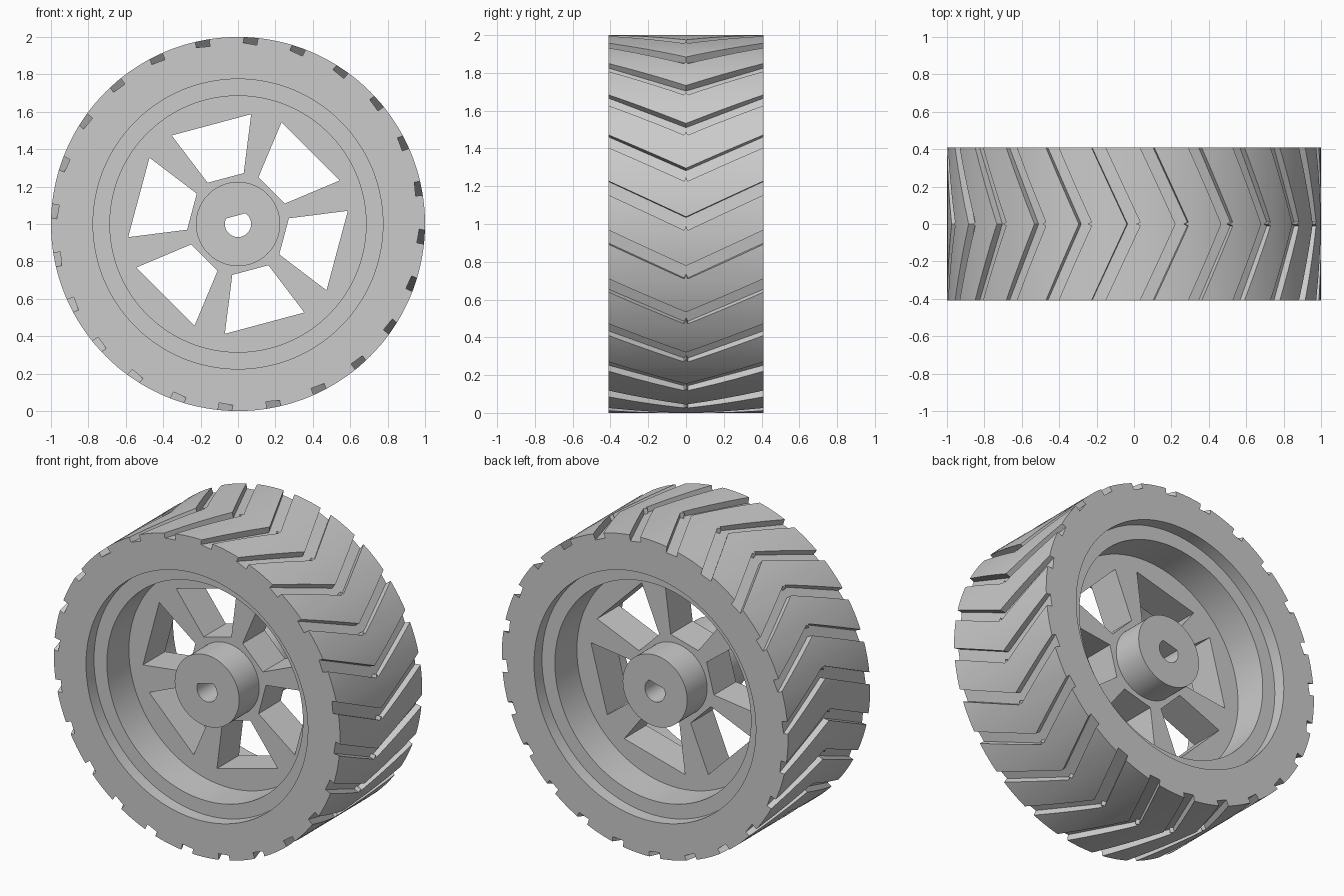
import bpy, bmesh
from math import sin, cos, radians, pi
from mathutils import Matrix, Vector

if "Cube" in bpy.data.objects:
    bpy.data.objects.remove(bpy.data.objects["Cube"], do_unlink=True)

AXLE = Vector((0, 0, 1))
SEGMENTS = 144

grey = bpy.data.materials.new("plain_grey")
grey.use_nodes = True
grey.diffuse_color = (0.6, 0.6, 0.6, 1)
grey.node_tree.nodes["Principled BSDF"].inputs["Base Color"].default_value = (0.6, 0.6, 0.6, 1)


def finish(bm, name):
    bmesh.ops.remove_doubles(bm, verts=bm.verts, dist=1e-5)
    bmesh.ops.recalc_face_normals(bm, faces=bm.faces)
    mesh = bpy.data.meshes.new(name)
    bm.to_mesh(mesh)
    bm.free()
    mesh.materials.append(grey)
    obj = bpy.data.objects.new(name, mesh)
    bpy.context.collection.objects.link(obj)
    return obj


def lathe(name, half_profile, closed):
    """Revolve (radius, depth) points, mirrored front to back, about the axle."""
    profile = half_profile + [(r, -y) for r, y in reversed(half_profile)]
    bm = bmesh.new()
    rings = []
    for i in range(SEGMENTS):
        a = 2 * pi * i / SEGMENTS
        rings.append([bm.verts.new((r * cos(a), y, 1 + r * sin(a))) for r, y in profile])
    count = len(profile) if closed else len(profile) - 1
    for i in range(SEGMENTS):
        p, q = rings[i], rings[(i + 1) % SEGMENTS]
        for j in range(count):
            k = (j + 1) % len(profile)
            bm.faces.new((p[j], p[k], q[k], q[j]))
    return finish(bm, name)


def add_prism(bm, points, depth):
    """Extrude an x-z outline right through the wheel."""
    front = [bm.verts.new((x, -depth, 1 + z)) for x, z in points]
    back = [bm.verts.new((x, depth, 1 + z)) for x, z in points]
    bm.faces.new(front)
    bm.faces.new(back[::-1])
    for i in range(len(points)):
        k = (i + 1) % len(points)
        bm.faces.new((front[i], back[i], back[k], front[k]))


def groove_cutter(side):
    """Slanted boxes for one half of the chevron tread."""
    slant = radians(25)
    bm = bmesh.new()
    for i in range(24):
        phi = radians(15 * i - 9.5)
        radial = Vector((cos(phi), 0, sin(phi)))
        tangent = Vector((-sin(phi), 0, cos(phi)))
        across = Vector((0, side, 0))
        along = across * cos(slant) + tangent * sin(slant)
        wide = tangent * cos(slant) - across * sin(slant)
        u0, u1, r0, r1 = -0.231, 0.3, 0.96, 1.06
        centre = AXLE + across * 0.205 + along * (u0 + u1) / 2 + radial * (r0 + r1) / 2
        box = Matrix((along * (u1 - u0), wide * 0.068, radial * (r1 - r0))).transposed().to_4x4()
        bmesh.ops.create_cube(bm, size=1, matrix=Matrix.Translation(centre) @ box)
    return finish(bm, "groove_cutter")


def cut(obj, cutter):
    cutter.hide_render = True
    mod = obj.modifiers.new("cut", 'BOOLEAN')
    mod.operation, mod.solver, mod.object = 'DIFFERENCE', 'EXACT', cutter
    bpy.ops.object.select_all(action='DESELECT')
    bpy.context.view_layer.objects.active = obj
    obj.select_set(True)
    bpy.ops.object.modifier_apply(modifier=mod.name)
    bpy.data.objects.remove(cutter, do_unlink=True)


# Tyre with chevron grooves
tyre = lathe("tyre", [(0.775, 0.41), (1.0, 0.41)], True)
for side in (1, -1):
    cut(tyre, groove_cutter(side))

# Stepped rim, spoke disc and hub in one revolved piece
wheel = lathe("rim_and_hub", [(0, 0.31), (0.225, 0.31), (0.225, 0.11), (0.685, 0.11),
                              (0.685, 0.33), (0.775, 0.33)], False)

# Six windows between the spokes, and the D-shaped shaft hole
bm = bmesh.new()
window = [(0.255, -0.1), (0.549, -0.22), (0.549, 0.22), (0.255, 0.1)]
for i in range(6):
    a = radians(45 + 60 * i)
    add_prism(bm, [(r * cos(a) - t * sin(a), r * sin(a) + t * cos(a)) for r, t in window], 0.2)
flat = radians(105)
half = radians(50)
steps = 40
arc = [flat + half + (2 * pi - 2 * half) * i / steps for i in range(steps + 1)]
add_prism(bm, [(0.07 * cos(a), 0.07 * sin(a)) for a in arc], 0.5)
cut(wheel, finish(bm, "window_cutter"))

# Smooth round surfaces, sharp edges kept
for obj in (tyre, wheel):
    bpy.ops.object.select_all(action='DESELECT')
    bpy.context.view_layer.objects.active = obj
    obj.select_set(True)
    bpy.ops.object.shade_smooth_by_angle(angle=radians(20))
